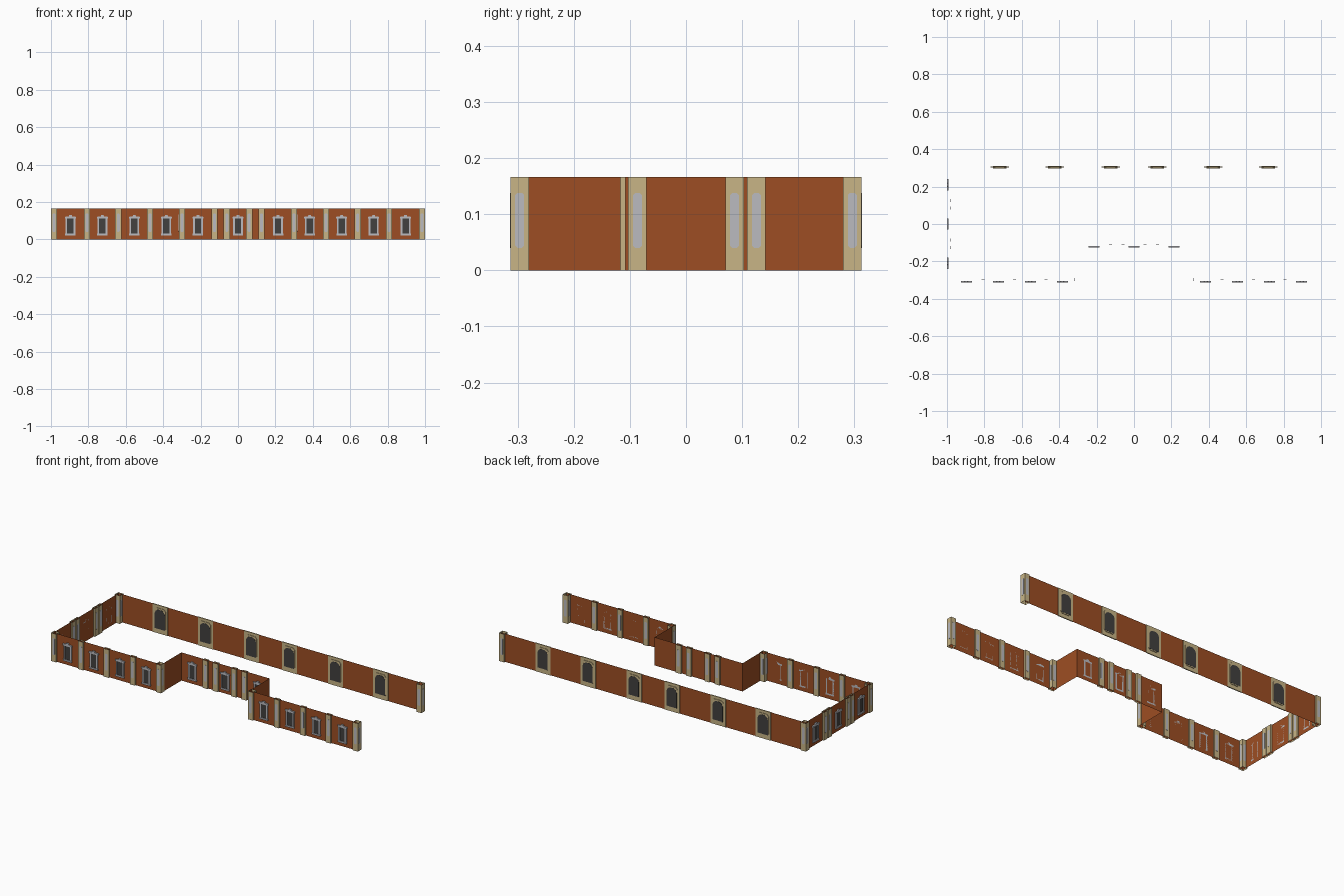
import bpy, bmesh
from mathutils import Vector

if "Cube" in bpy.data.objects:
    bpy.data.objects.remove(bpy.data.objects["Cube"])

H = 0.166      # wall height
T = 0.009      # half depth of a pilaster
PW = 0.033     # pilaster width


def material(name, rgb):
    m = bpy.data.materials.new(name)
    m.diffuse_color = (*rgb, 1)
    m.use_nodes = True
    m.node_tree.nodes["Principled BSDF"].inputs["Base Color"].default_value = m.diffuse_color
    return m


BRICK = material("brick orange", (0.34, 0.076, 0.017))
STONE = material("tan stone", (0.58, 0.46, 0.24))
TRIM = material("light grey trim", (0.50, 0.50, 0.53))
GLASS = material("dark glass", (0.055, 0.052, 0.05))


class Part:
    """Collects extruded outlines into one flat-shaded object."""
    def __init__(self, name, mat):
        self.name, self.mat, self.bm = name, mat, bmesh.new()

    def plate(self, frame, outline, w0, w1, u=0.0):
        o, ud, wd = frame

        def ring(w):
            return [self.bm.verts.new(o + ud * (u + a) + wd * w + Vector((0, 0, z)))
                    for a, z in outline]
        r0, r1 = ring(w0), ring(w1)
        n = len(outline)
        self.bm.faces.new(r0[::-1])
        self.bm.faces.new(r1)
        for i in range(n):
            j = (i + 1) % n
            self.bm.faces.new((r0[i], r0[j], r1[j], r1[i]))

    def sheet(self, pts, closed=False):
        """Vertical sheet of full height along ground points, open on top."""
        lo = [self.bm.verts.new((x, y, 0)) for x, y in pts]
        hi = [self.bm.verts.new((x, y, H)) for x, y in pts]
        for i in range(len(pts) if closed else len(pts) - 1):
            j = (i + 1) % len(pts)
            self.bm.faces.new((lo[i], lo[j], hi[j], hi[i]))

    def finish(self):
        bmesh.ops.recalc_face_normals(self.bm, faces=self.bm.faces)
        me = bpy.data.meshes.new(self.name)
        self.bm.to_mesh(me)
        self.bm.free()
        me.materials.append(self.mat)
        bpy.context.collection.objects.link(bpy.data.objects.new(self.name, me))


def rect(w, z0, z1):
    return [(-w / 2, z0), (w / 2, z0), (w / 2, z1), (-w / 2, z1)]


def octagon(w, z0, z1, c):
    h = w / 2
    return [(-h + c, z0), (h - c, z0), (h, z0 + c), (h, z1 - c),
            (h - c, z1), (-h + c, z1), (-h, z1 - c), (-h, z0 + c)]


walls = Part("walls", BRICK)
pilasters = Part("pilasters", STONE)
panels = Part("pilaster_panels", TRIM)
frames = Part("window_frames", TRIM)
panes = Part("window_panes", GLASS)
surrounds = Part("rear_window_surrounds", STONE)
rear_panes = Part("rear_window_panes", GLASS)

# wall frames: origin, direction along the wall, outward direction
X, Y = Vector((1, 0, 0)), Vector((0, 1, 0))
FRONT = (Vector((0, -0.304, 0)), X, -Y)
RECESS = (Vector((0, -0.117, 0)), X, -Y)
LEFT = (Vector((-0.991, 0, 0)), Y, -X)
REAR = (Vector((0, 0.304, 0)), X, Y)

# walls: open at the right end
IN = 0.287
walls.sheet([(0.991, 0.304), (-0.991, 0.304), (-0.991, -0.304), (-IN, -0.304),
             (-IN, -0.117), (IN, -0.117), (IN, -0.304), (0.991, -0.304)])


def panel_pair(frame, u, half):
    for s in (1, -1):
        panels.plate(frame, octagon(0.016, 0.04, 0.138, 0.004),
                     s * (half - 0.001), s * (half + 0.0006), u)


def pilaster(frame, u):
    o, ud, wd = frame
    ring = [o + ud * (u + a * PW / 2) + wd * (b * T)
            for a, b in ((-1, -1), (1, -1), (1, 1), (-1, 1))]
    pilasters.sheet([(p.x, p.y) for p in ring], True)
    panel_pair(frame, u, T)


def corner(cx, cy):
    h = PW / 2
    pilasters.sheet([(cx - h, cy - h), (cx + h, cy - h), (cx + h, cy + h), (cx - h, cy + h)], True)
    for d in (X, Y):
        panel_pair((Vector((cx, cy, 0)), d, Vector((d.y, d.x, 0))), 0, h)


def window(frame, u):
    # side jambs, sill, lintel with keystone, glass
    for s in (-1, 1):
        frames.plate(frame, rect(0.009, 0.025, 0.118), 0, 0.006, u + s * 0.0215)
    frames.plate(frame, rect(0.056, 0.022, 0.031), 0, 0.008, u)
    frames.plate(frame, [(-0.03, 0.112), (0.03, 0.112), (0.03, 0.121), (0.009, 0.123),
                         (0.007, 0.13), (-0.007, 0.13), (-0.009, 0.123), (-0.03, 0.121)],
                 0, 0.008, u)
    panes.plate(frame, rect(0.036, 0.03, 0.114), 0.0005, 0.003, u)


def rear_window(u):
    # full-height stone block with arched glass on both faces
    surrounds.plate(REAR, rect(0.098, 0.0, H), -0.003, 0.003, u)
    surrounds.plate(REAR, octagon(0.074, 0.022, 0.15, 0.012), -0.006, 0.006, u)
    for s in (1, -1):
        rear_panes.plate(REAR, [(-0.033, 0.028), (0.033, 0.028), (0.033, 0.118), (0.026, 0.132),
                                (0.012, 0.141), (-0.012, 0.141), (-0.026, 0.132), (-0.033, 0.118)],
                         s * 0.005, s * 0.0068, u)


# front wings, recess and rear, mirrored left to right
for s in (-1, 1):
    for u in (0.47, 0.64, 0.807):
        pilaster(FRONT, s * u)
    for u in (0.383, 0.554, 0.725, 0.896):
        window(FRONT, s * u)
    for u in (0.06, 0.126):
        pilaster(RECESS, s * u)
    window(RECESS, s * 0.214)
    for u in (0.124, 0.424, 0.718):
        rear_window(s * u)
    # corner posts
    corner(s * (1 - PW / 2), -0.313 + PW / 2)
    corner(s * (1 - PW / 2), 0.313 - PW / 2)
    corner(s * 0.3, -0.313 + PW / 2)
    # left end wall
    for u in (0.0865, 0.1255):
        pilaster(LEFT, s * u)
    window(LEFT, s * 0.21)
window(RECESS, 0)
window(LEFT, 0)

for p in (walls, pilasters, panels, frames, panes, surrounds, rear_panes):
    p.finish()
